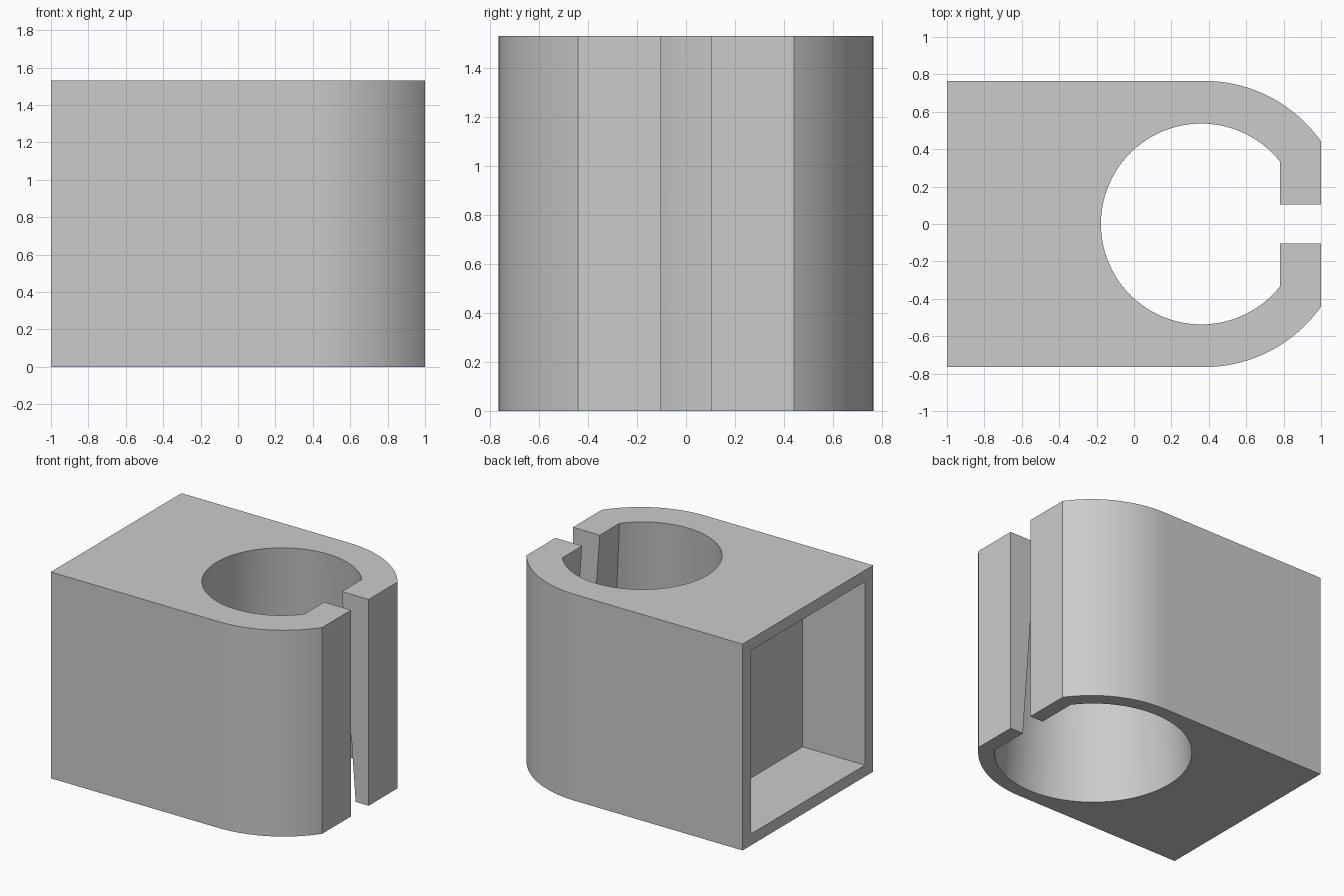
import bpy, bmesh, math
from mathutils import Vector

if "Cube" in bpy.data.objects:
    bpy.data.objects.remove(bpy.data.objects["Cube"], do_unlink=True)

HALF, HEIGHT = 0.765, 1.53          # half width and height of the block
BORE_X, R_TOP, R_BOTTOM = 0.36, 0.537, 0.666
ROUND_X = 0.375                     # centre of the rounded end
EXTRA = 0.1                         # cutter overshoot

grey = bpy.data.materials.new("plain grey")
grey.use_nodes = True
grey.diffuse_color = (0.6, 0.6, 0.6, 1)
grey.node_tree.nodes["Principled BSDF"].inputs["Base Color"].default_value = (0.6, 0.6, 0.6, 1)


def make_object(name, bm):
    bmesh.ops.recalc_face_normals(bm, faces=bm.faces)
    mesh = bpy.data.meshes.new(name)
    bm.to_mesh(mesh)
    bm.free()
    mesh.materials.append(grey)
    obj = bpy.data.objects.new(name, mesh)
    bpy.context.collection.objects.link(obj)
    return obj


def box(name, low, high):
    bm = bmesh.new()
    bmesh.ops.create_cube(bm, size=1)
    low, high = Vector(low), Vector(high)
    for v in bm.verts:
        v.co = (low + high) / 2 + v.co * (high - low)
    return make_object(name, bm)


# Block outline: square at one end, rounded and cut flat at the other
end_angle = math.acos((1 - ROUND_X) / HALF)
steps = 24
arc = []
for i in range(steps + 1):
    a = math.pi / 2 + (end_angle - math.pi / 2) * i / steps
    arc.append((ROUND_X + HALF * math.cos(a), HALF * math.sin(a)))
outline = [(-1, HALF)] + arc
outline += [(x, -y) for x, y in reversed(outline)]
bm = bmesh.new()
base = bm.faces.new([bm.verts.new((x, y, 0)) for x, y in outline])
top = bmesh.ops.extrude_face_region(bm, geom=[base])
bmesh.ops.translate(bm, vec=(0, 0, HEIGHT),
                    verts=[g for g in top["geom"] if isinstance(g, bmesh.types.BMVert)])
clamp = make_object("clamp_block", bm)

# Tapered bore, wider at the bottom, with a sloping flat behind the jaws
slope = (R_BOTTOM - R_TOP) / HEIGHT
bm = bmesh.new()
bmesh.ops.create_cone(bm, cap_ends=True, segments=96,
                      radius1=R_BOTTOM + slope * EXTRA, radius2=R_TOP - slope * EXTRA,
                      depth=HEIGHT + 2 * EXTRA)
bmesh.ops.translate(bm, vec=(BORE_X, 0, HEIGHT / 2), verts=bm.verts)
jaw_top, jaw_bottom = 0.78, 0.893
cut = bmesh.ops.bisect_plane(bm, geom=bm.verts[:] + bm.edges[:] + bm.faces[:],
                             plane_co=(jaw_top, 0, HEIGHT),
                             plane_no=(HEIGHT, 0, jaw_bottom - jaw_top), clear_outer=True)
bmesh.ops.holes_fill(bm, edges=[e for e in bm.edges if e.is_boundary])
bore = make_object("bore_cutter", bm)

# Slot between the jaws, and rectangular pocket in the square end
slot = box("slot_cutter", (0.5, -0.103, -EXTRA), (1 + EXTRA, 0.103, HEIGHT + EXTRA))
pocket = box("pocket_cutter", (-1 - EXTRA, -0.667, 0.085), (-0.49, 0.667, HEIGHT - 0.085))

bpy.ops.object.select_all(action="DESELECT")
bpy.context.view_layer.objects.active = clamp
clamp.select_set(True)
for cutter in (bore, slot, pocket):
    cutter.hide_render = True
    mod = clamp.modifiers.new(cutter.name, "BOOLEAN")
    mod.operation = "DIFFERENCE"
    mod.solver = "EXACT"
    mod.object = cutter
    bpy.ops.object.modifier_apply(modifier=mod.name)
    bpy.data.objects.remove(cutter, do_unlink=True)

bpy.ops.object.shade_smooth_by_angle(angle=math.radians(20))
